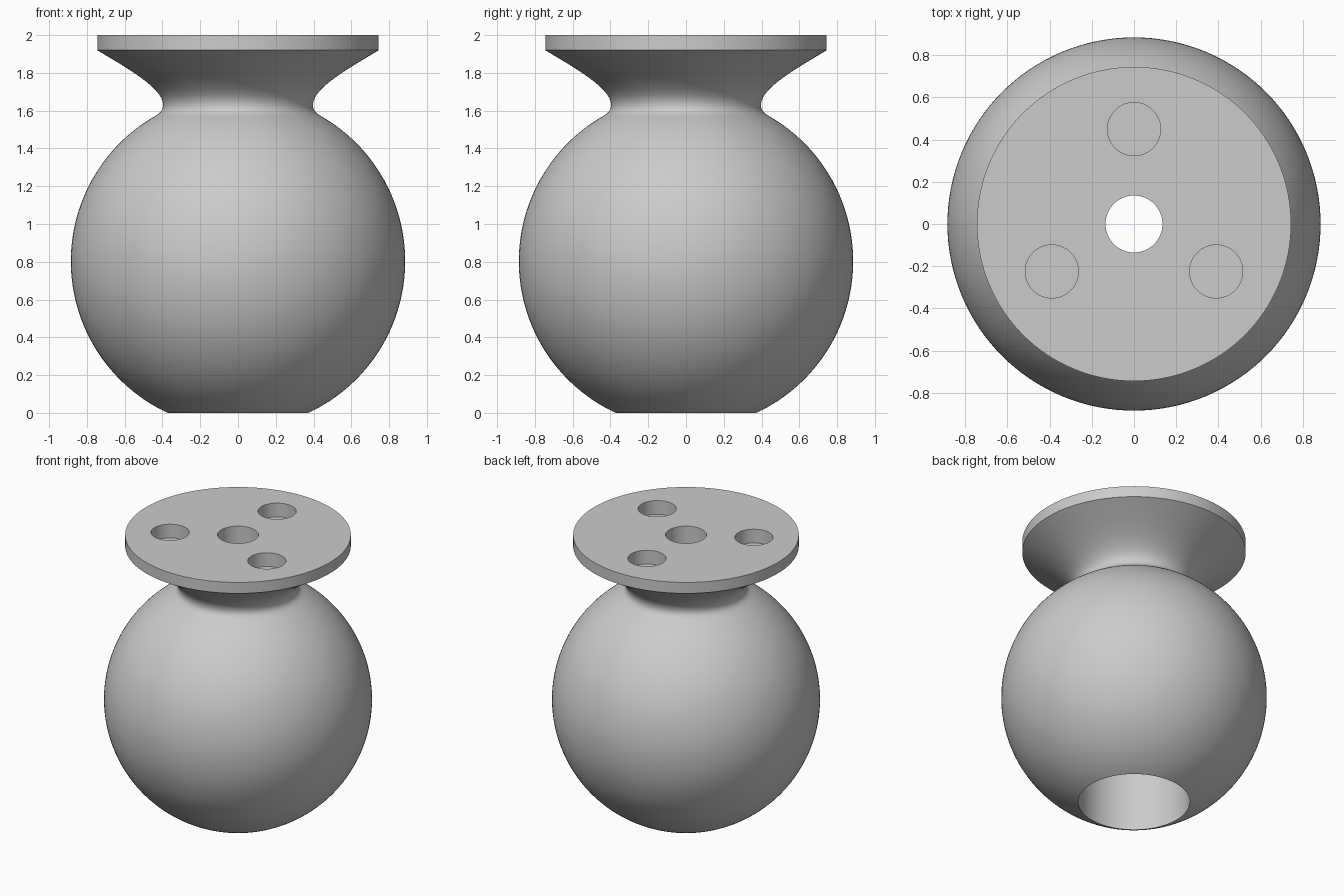
import bpy, bmesh, math
from mathutils import Vector
from mathutils.geometry import interpolate_bezier

if "Cube" in bpy.data.objects:
    bpy.data.objects.remove(bpy.data.objects["Cube"])

SEG = 128
R, CZ = 0.885, 0.803          # ball radius and centre height
BORE_R, BORE_TOP = 0.373, 1.0  # wide socket from below
HOLE_R = 0.135                # through hole

grey = bpy.data.materials.new("light grey")
grey.diffuse_color = (0.6, 0.6, 0.6, 1)
grey.use_nodes = True
grey.node_tree.nodes["Principled BSDF"].inputs["Base Color"].default_value = grey.diffuse_color


def bezier(a, b, c, d, n):
    return [tuple(p) for p in interpolate_bezier(Vector(a), Vector(b), Vector(c), Vector(d), n)]


def lathe(name, profile):
    """Revolve a closed (radius, z) outline around the z axis."""
    bm = bmesh.new()
    rings = []
    for i in range(SEG):
        a = 2 * math.pi * i / SEG
        rings.append([bm.verts.new((r * math.cos(a), r * math.sin(a), z)) for r, z in profile])
    n = len(profile)
    for i in range(SEG):
        p, q = rings[i], rings[(i + 1) % SEG]
        for j in range(n):
            k = (j + 1) % n
            bm.faces.new((p[j], q[j], q[k], p[k]))
    bmesh.ops.recalc_face_normals(bm, faces=bm.faces)
    mesh = bpy.data.meshes.new(name)
    bm.to_mesh(mesh)
    bm.free()
    ob = bpy.data.objects.new(name, mesh)
    bpy.context.collection.objects.link(ob)
    mesh.materials.append(grey)
    return ob


# Ball outline from the bottom opening up to the neck
a0, a1 = math.asin(-CZ / R), math.asin((1.572 - CZ) / R)
ball = []
for i in range(65):
    a = a0 + (a1 - a0) * i / 64
    ball.append((R * math.cos(a), CZ + R * math.sin(a)))

# Neck fillet, flare and mounting disc
fillet = bezier((*ball[-1], 0), (0.41, 1.588, 0), (0.397, 1.605, 0), (0.397, 1.63, 0), 9)
flare = bezier((0.397, 1.63, 0), (0.397, 1.715, 0), (0.56, 1.81, 0), (0.745, 1.92, 0), 20)
outline = ball + [p[:2] for p in fillet[1:]] + [p[:2] for p in flare[1:]]
outline += [(0.745, 2.0), (HOLE_R, 2.0), (HOLE_R, BORE_TOP), (BORE_R, BORE_TOP), (BORE_R, 0.0)]
knob = lathe("round_knob", outline)

# Three blind screw holes in the mounting disc
for i in range(3):
    a = math.radians(90 + 120 * i)
    bpy.ops.mesh.primitive_cylinder_add(
        vertices=64, radius=0.126, depth=0.4,
        location=(0.45 * math.cos(a), 0.45 * math.sin(a), 1.9 + 0.2))
    cutter = bpy.context.object
    cutter.name = "screw_hole_cutter"
    cutter.hide_render = True
    cutter.data.materials.append(grey)
    bpy.context.view_layer.objects.active = knob
    mod = knob.modifiers.new("screw_hole", 'BOOLEAN')
    mod.operation = 'DIFFERENCE'
    mod.solver = 'EXACT'
    mod.object = cutter
    bpy.ops.object.modifier_apply(modifier=mod.name)
    bpy.data.objects.remove(cutter, do_unlink=True)

# Smooth the curved surfaces, keep rims crisp
bpy.ops.object.select_all(action='DESELECT')
knob.select_set(True)
bpy.context.view_layer.objects.active = knob
bpy.ops.object.shade_smooth_by_angle(angle=math.radians(30))
